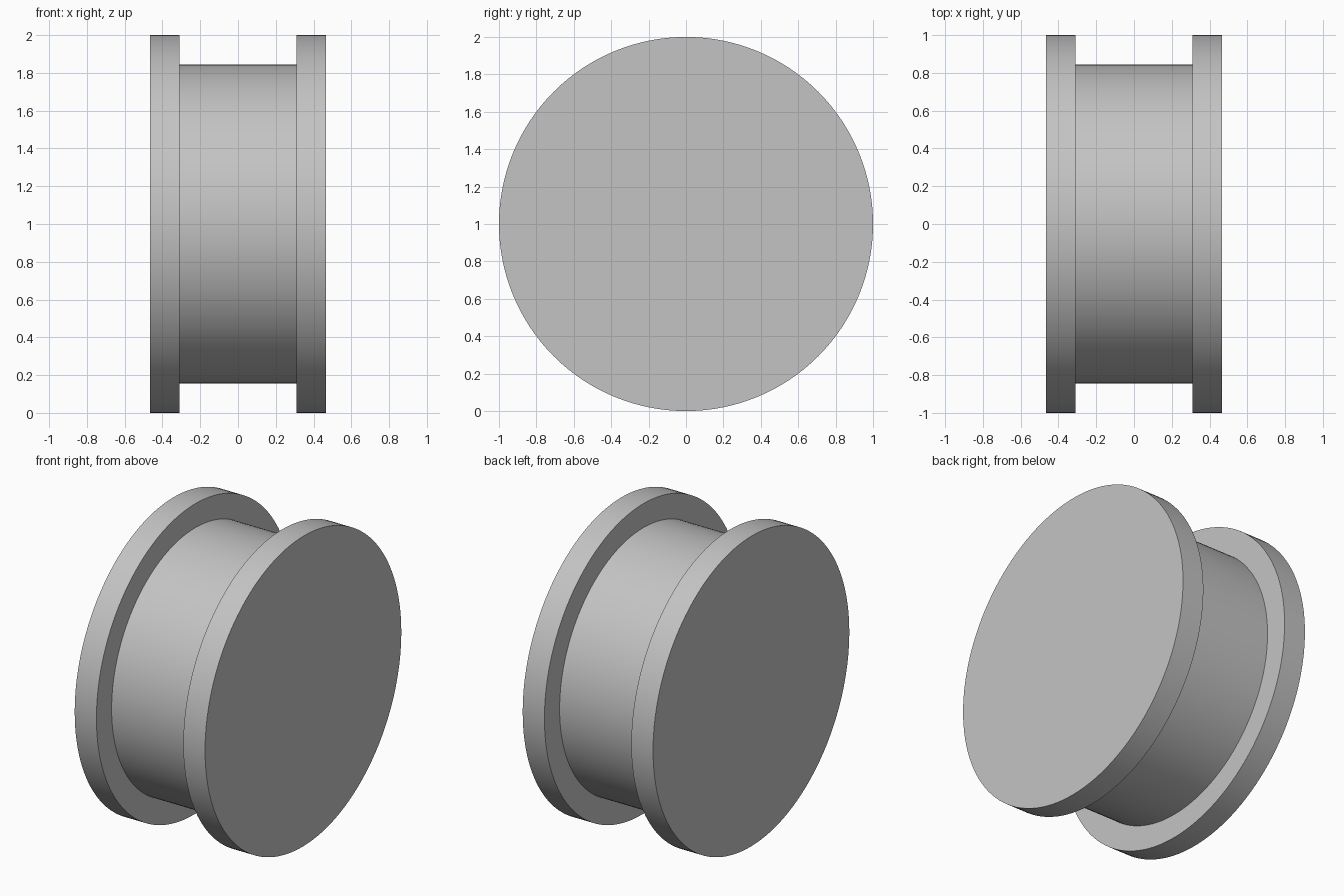
import bpy
import math

cube = bpy.data.objects.get("Cube")
if cube:
    bpy.data.objects.remove(cube, do_unlink=True)

FLANGE_RADIUS, HUB_RADIUS = 1.0, 0.845
INNER_X, OUTER_X = 0.31, 0.465

grey = bpy.data.materials.new("plain grey")
grey.use_nodes = True
color = (0.55, 0.55, 0.55, 1)
grey.diffuse_color = color
grey.node_tree.nodes["Principled BSDF"].inputs["Base Color"].default_value = color


def disc(name, radius, x_start, x_end, caps="NGON"):
    """Smooth cylinder lying along x between two positions."""
    bpy.ops.mesh.primitive_cylinder_add(
        vertices=128, radius=radius, depth=x_end - x_start, end_fill_type=caps,
        location=((x_start + x_end) / 2, 0, FLANGE_RADIUS),
        rotation=(0, math.pi / 2, 0))
    obj = bpy.context.object
    obj.name = name
    obj.data.materials.append(grey)
    bpy.ops.object.transform_apply(location=False, rotation=True, scale=True)
    bpy.ops.object.shade_smooth_by_angle(angle=math.radians(30))
    return obj


# Central drum, open where the flanges close it
disc("hub", HUB_RADIUS, -INNER_X, INNER_X, caps="NOTHING")

# Matching end flanges
disc("left_flange", FLANGE_RADIUS, INNER_X, OUTER_X)
disc("right_flange", FLANGE_RADIUS, -OUTER_X, -INNER_X)
